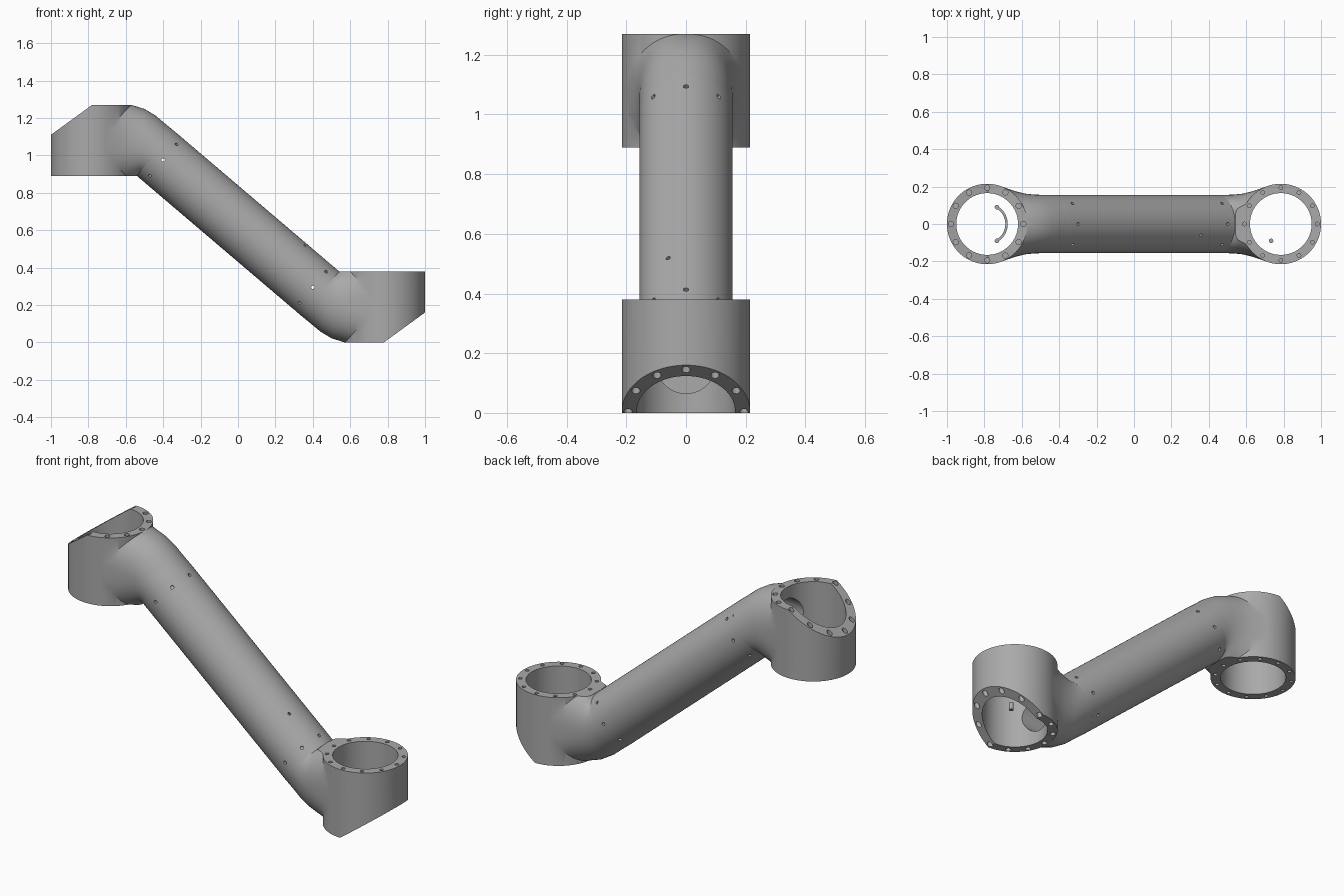
import bpy, bmesh, math
from mathutils import Vector, Matrix

cube = bpy.data.objects.get("Cube")
if cube:
    bpy.data.objects.remove(cube)

grey = bpy.data.materials.new("machined grey")
grey.use_nodes = True
COLOUR = (0.4, 0.4, 0.4, 1)
grey.diffuse_color = COLOUR
grey.node_tree.nodes["Principled BSDF"].inputs["Base Color"].default_value = COLOUR

MID = Vector((0, 0, 0.635))             # centre of the half-turn symmetry
SLOPE = 0.851                           # fall of the tube axis per unit of x
AXIS = Vector((1, 0, -SLOPE)).normalized()
UP = Vector((-AXIS.z, 0, AXIS.x))       # square to the tube, upwards
SIDE = Vector((0, 1, 0))
TUBE_R = 0.156
HUB_X, HUB_R, BORE_R, HUB_H = 0.785, 0.215, 0.165, 0.38
HALF_TURN = Matrix.Translation(MID) @ Matrix.Rotation(math.pi, 4, "Y") @ Matrix.Translation(-MID)


def on_axis(x):
    return MID + Vector((x, 0, -SLOPE * x))


def make(name, bm):
    bmesh.ops.recalc_face_normals(bm, faces=bm.faces)
    mesh = bpy.data.meshes.new(name)
    bm.to_mesh(mesh)
    bm.free()
    mesh.materials.append(grey)
    ob = bpy.data.objects.new(name, mesh)
    bpy.context.collection.objects.link(ob)
    return ob


def rod(bm, a, b, r, n=96):
    a, b = Vector(a), Vector(b)
    turn = (b - a).to_track_quat("Z", "Y").to_matrix().to_4x4()
    bmesh.ops.create_cone(bm, cap_ends=True, segments=n, radius1=r, radius2=r,
                          depth=(b - a).length,
                          matrix=Matrix.Translation((a + b) / 2) @ turn)


def block(bm, centre, size, turn=Matrix()):
    bmesh.ops.create_cube(bm, size=1, matrix=Matrix.Translation(centre) @ turn
                          @ Matrix.Diagonal((*size, 1)))


def combine(ob, bm, operation="DIFFERENCE"):
    """Apply one boolean and throw the helper away."""
    helper = make("helper", bm)
    helper.hide_render = True
    mod = ob.modifiers.new("cut", "BOOLEAN")
    mod.operation, mod.solver, mod.object = operation, "EXACT", helper
    graph = bpy.context.evaluated_depsgraph_get()
    mesh = bpy.data.meshes.new_from_object(ob.evaluated_get(graph))
    ob.modifiers.clear()
    ob.data = mesh
    bpy.data.objects.remove(helper)


def cut_rod(ob, a, b, r):
    bm = bmesh.new()
    rod(bm, a, b, r)
    combine(ob, bm)


def smooth(ob):
    bpy.ops.object.select_all(action="DESELECT")
    ob.select_set(True)
    bpy.context.view_layer.objects.active = ob
    bpy.ops.object.shade_smooth_by_angle(angle=math.radians(28))


def elbow(bm):
    """Loft from the round tube end to the squarer hub flank."""
    start = on_axis(0.44)
    a, b = start + UP * TUBE_R, start - UP * TUBE_R
    # top x, top z, bottom x, bottom z, half width, squareness
    rows = [(a.x, a.z, b.x, b.z, TUBE_R, 2),
            (0.546, 0.385, 0.39, 0.100, 0.156, 2),
            (0.55, 0.395, 0.44, 0.058, 0.156, 2.05),
            (0.56, 0.405, 0.50, 0.022, 0.157, 2.15),
            (0.59, 0.415, 0.57, 0.000, 0.162, 2.3),
            (0.63, 0.42, 0.63, -0.01, 0.174, 2.6),
            (0.68, 0.42, 0.68, -0.02, 0.191, 3),
            (0.72, 0.42, 0.72, -0.03, 0.205, 3.5),
            (0.76, 0.42, 0.76, -0.03, 0.211, 4)]
    n, rings = 64, []
    for tx, tz, bx, bz, w, e in rows:
        top, bot = Vector((tx, 0, tz)), Vector((bx, 0, bz))
        ring = []
        for i in range(n):
            t = math.tau * i / n
            c, s = [math.copysign(abs(v) ** (2 / e), v) for v in (math.cos(t), math.sin(t))]
            ring.append(bm.verts.new((top + bot) / 2 + (top - bot) / 2 * s + SIDE * w * c))
        rings.append(ring)
    for p, q in zip(rings, rings[1:]):
        for i in range(n):
            j = (i + 1) % n
            bm.faces.new((p[i], p[j], q[j], q[i]))
    bm.faces.new(rings[0])
    bm.faces.new(rings[-1])


# Lower joint: hub cylinder joined to the elbow
bm = bmesh.new()
rod(bm, (HUB_X, 0, 0), (HUB_X, 0, HUB_H), HUB_R)
lower = make("lower_joint", bm)
bm = bmesh.new()
elbow(bm)
combine(lower, bm, "UNION")

# Trim the flat top, the flat base and the slanted base
tilt = math.atan2(0.16, 0.22)
slant = Matrix.Rotation(-tilt, 4, "Y")
for centre, size, turn in [
        (Vector((1.042, 0, HUB_H + 0.25)), (1, 1, 0.5), Matrix()),
        (Vector((0.7, 0, -0.25)), (2, 1, 0.5), Matrix()),
        (Vector((0.78, 0, 0)) + slant @ Vector((0, 0, -0.25)), (1, 1, 0.5), slant)]:
    bm = bmesh.new()
    block(bm, centre, size, turn)
    combine(lower, bm)

# Main bore, hollow elbow and cable opening
cut_rod(lower, (HUB_X, 0, -0.3), (HUB_X, 0, 0.7), BORE_R)
cut_rod(lower, on_axis(0.4), on_axis(0.5), 0.135)
cut_rod(lower, (0.5, 0, 0.165), (0.72, 0, 0.165), 0.1)

# Bolt circles at both ends of the hub
bm = bmesh.new()
for i in range(12):
    t = math.tau * i / 12
    x, y = HUB_X + 0.194 * math.cos(t), 0.194 * math.sin(t)
    face_z = max(0, (x - 0.78) * math.tan(tilt))
    rod(bm, (x, y, -0.1), (x, y, face_z + 0.06), 0.014, 16)
    rod(bm, (x, y, HUB_H - 0.06), (x, y, HUB_H + 0.05), 0.01, 16)
combine(lower, bm)
smooth(lower)

# Upper joint is the same part turned half round
upper = lower.copy()
upper.data = lower.data.copy()
upper.name = "upper_joint"
upper.data.transform(HALF_TURN)
bpy.context.collection.objects.link(upper)

# Sloping hollow tube with a ring of screw holes at each end
bm = bmesh.new()
rod(bm, on_axis(-0.44), on_axis(0.44), TUBE_R)
tube = make("sloping_tube", bm)
cut_rod(tube, on_axis(-0.6), on_axis(0.6), 0.135)
bm = bmesh.new()
for x in (-0.4, 0.4):
    for i in range(8):
        t = math.tau * i / 8
        out = UP * math.cos(t) + SIDE * math.sin(t)
        rod(bm, on_axis(x) + out * 0.12, on_axis(x) + out * 0.2, 0.009, 12)
out = (UP * 0.144 - SIDE * 0.06).normalized()
rod(bm, on_axis(0.265) + out * 0.12, on_axis(0.265) + out * 0.2, 0.008, 12)
combine(tube, bm)
smooth(tube)


# Spoked retaining ring inside each hub
def spoked_ring(name, x, z, turn):
    bm = bmesh.new()
    rod(bm, (x, 0, z - 0.015), (x, 0, z + 0.015), 0.11)
    for i in range(3):
        rot = Matrix.Rotation(turn + math.tau * i / 3, 4, "Z")
        block(bm, Vector((x, 0, z)) + rot @ Vector((0.137, 0, 0)), (0.07, 0.03, 0.026), rot)
    ring = make(name, bm)
    cut_rod(ring, (x, 0, z - 0.1), (x, 0, z + 0.1), 0.097)
    # Screw bosses where the spokes meet the ring
    bm = bmesh.new()
    for i in range(3):
        t = turn + math.tau * i / 3
        px, py = x + 0.104 * math.cos(t), 0.104 * math.sin(t)
        rod(bm, (px, py, z - 0.02), (px, py, z + 0.02), 0.012, 16)
    combine(ring, bm, "UNION")
    smooth(ring)


spoked_ring("lower_spoked_ring", HUB_X, 0.2, 0)
spoked_ring("upper_spoked_ring", -HUB_X, 1.03, math.pi)
